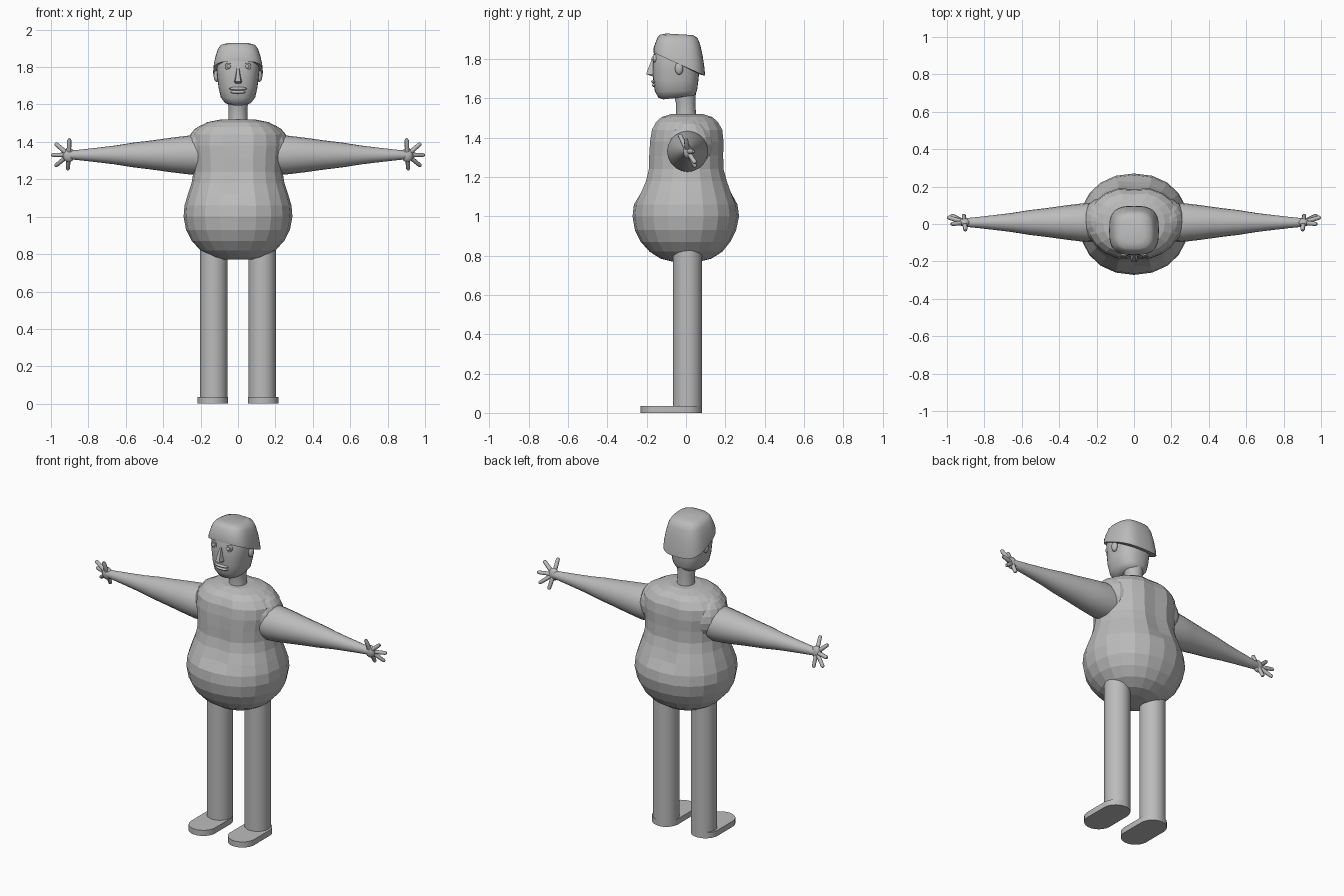
import bpy, bmesh, math
from mathutils import Vector

if "Cube" in bpy.data.objects:
    bpy.data.objects.remove(bpy.data.objects["Cube"])

grey = bpy.data.materials.new("plain_grey")
grey.diffuse_color = (0.5, 0.5, 0.5, 1)
grey.use_nodes = True
grey.node_tree.nodes["Principled BSDF"].inputs["Base Color"].default_value = grey.diffuse_color


def finish(name, bm, smooth=None, mirror=False):
    bmesh.ops.recalc_face_normals(bm, faces=bm.faces)
    me = bpy.data.meshes.new(name)
    bm.to_mesh(me)
    bm.free()
    me.materials.append(grey)
    ob = bpy.data.objects.new(name, me)
    bpy.context.collection.objects.link(ob)
    if mirror:
        ob.modifiers.new("mirror", 'MIRROR')
    if smooth:
        bpy.ops.object.select_all(action='DESELECT')
        ob.select_set(True)
        bpy.context.view_layer.objects.active = ob
        bpy.ops.object.shade_smooth_by_angle(angle=math.radians(smooth))
    return ob


def skin(bm, rings):
    """Bridge rings of points into a closed shell."""
    loops = [[bm.verts.new(p) for p in r] for r in rings]
    n = len(loops[0])
    for a, b in zip(loops, loops[1:]):
        for i in range(n):
            j = (i + 1) % n
            bm.faces.new((a[i], a[j], b[j], b[i]))
    bm.faces.new(loops[0])
    bm.faces.new(loops[-1])


def loft(name, rows, n, power=2.0, smooth=None, shape=None):
    """Rows of (front z, back z, half width, front y, back y)."""
    rings = []
    for zf, zb, rx, yf, yb in rows:
        ring = []
        for i in range(n):
            a = 2 * math.pi * i / n
            c, s = math.cos(a), math.sin(a)
            u = math.copysign(abs(c) ** (2 / power), c)
            v = math.copysign(abs(s) ** (2 / power), s)
            p = Vector((rx * u, (yf + yb) / 2 + v * (yb - yf) / 2,
                        zf + (zb - zf) * (v + 1) / 2))
            ring.append(shape(p) if shape else p)
        rings.append(ring)
    bm = bmesh.new()
    skin(bm, rings)
    return finish(name, bm, smooth)


def tube(bm, points, radii, n=12):
    """Round tube along a nearly straight path."""
    pts = [Vector(p) for p in points]
    q = (pts[-1] - pts[0]).to_track_quat('Z', 'Y')
    skin(bm, [[p + q @ Vector((r * math.cos(2 * math.pi * i / n),
                               r * math.sin(2 * math.pi * i / n), 0))
               for i in range(n)] for p, r in zip(pts, radii)])


def ball(bm, centre, size, u=16, v=10):
    res = bmesh.ops.create_uvsphere(bm, u_segments=u, v_segments=v, radius=1)
    for w in res["verts"]:
        w.co = Vector(centre) + Vector(w.co[k] * size[k] for k in range(3))


# pear-shaped torso, flat facets, with a shallow groove down the chest and back
def groove(p):
    if p.z > 1.1 and abs(p.x) < 0.03:
        p.y *= 0.93
    return p


torso = [(0.77, .08, .07, .07), (0.785, .14, .13, .13), (0.82, .2, .185, .185),
         (0.87, .247, .23, .225), (0.93, .278, .26, .255), (1.0, .291, .272, .27),
         (1.06, .286, .265, .262), (1.12, .268, .24, .24), (1.18, .248, .213, .217),
         (1.24, .238, .198, .2), (1.31, .24, .196, .198), (1.38, .25, .192, .2),
         (1.44, .245, .182, .193), (1.48, .21, .16, .17), (1.505, .165, .13, .14),
         (1.52, .09, .08, .09)]
loft("torso", [(z, z, x, -f, b) for z, x, f, b in torso], 20, 2.15, shape=groove)

# shoulders
bm = bmesh.new()
ball(bm, (.17, .015, 1.365), (.105, .125, .128))
finish("shoulders", bm, None, True)

# tapered arms
bm = bmesh.new()
profile = [(.15, .1), (.26, .104), (.36, .092), (.46, .078), (.56, .066),
           (.66, .05), (.76, .038), (.84, .029), (.89, .024), (.91, .018)]
tube(bm, [(x, .008, 1.33) for x, r in profile], [r for x, r in profile], 20)
finish("arms", bm, 35, True)

# hands with five spread fingers
bm = bmesh.new()
ball(bm, (.905, .008, 1.33), (.033, .022, .038), 12, 8)
tips = [(.902, -.03, 1.41), (.972, .0, 1.388), (.99, .035, 1.33),
        (.972, .045, 1.275), (.91, .045, 1.257)]
for t in tips:
    t = Vector(t)
    base = Vector((.905, .008, 1.33))
    d = (t - base).normalized()
    tube(bm, [base, t, t + d * .008], [.013, .011, .006], 8)
finish("hands", bm, 50, True)

# straight legs
bm = bmesh.new()
tube(bm, [(.13, .008, 0.0), (.13, .008, .87)], [.074, .074], 32)
finish("legs", bm, 40, True)

# flat feet with rounded toes and heels
bm = bmesh.new()
outline = []
for i in range(24):
    a = 2 * math.pi * (i + .5) / 24
    cy = -.002 if math.sin(a) > 0 else -.148
    outline.append((.135 + .083 * math.cos(a), cy + .083 * math.sin(a)))
skin(bm, [[(x, y, z) for x, y in outline] for z in (0, .035)])
finish("feet", bm, 40, True)

# neck
bm = bmesh.new()
tube(bm, [(0, 0, 1.48), (0, 0, 1.53), (0, -.002, 1.58), (0, -.01, 1.66)],
     [.055, .05, .05, .062], 24)
finish("neck", bm, 50)

# head
head = [(1.595, 1.61, .045, -.115, .02), (1.603, 1.615, .07, -.14, .045),
        (1.635, 1.64, .092, -.158, .056), (1.69, 1.69, .104, -.167, .063),
        (1.75, 1.75, .111, -.17, .068), (1.81, 1.81, .115, -.168, .07),
        (1.87, 1.87, .1, -.15, .06)]
loft("head", head, 32, 2.4, 60)

# cap of hair sloping down to the nape
hair = [(1.835, 1.722, .125, -.155, .07), (1.832, 1.715, .133, -.165, .097),
        (1.855, 1.755, .13, -.165, .094), (1.885, 1.82, .12, -.155, .084),
        (1.91, 1.875, .108, -.145, .072), (1.924, 1.908, .092, -.132, .058),
        (1.93, 1.922, .06, -.1, .035)]
loft("hair", hair, 36, 3.0, 60)

# wedge nose
bm = bmesh.new()
skin(bm, [[(-w, -.15, z), (w, -.15, z), (w * .6, y, z), (-w * .6, y, z)]
          for z, w, y in ((1.712, .02, -.172), (1.722, .024, -.202),
                          (1.74, .019, -.198), (1.8, .008, -.173))])
finish("nose", bm, 30)

# eyes with ringed lids
bm = bmesh.new()
ball(bm, (.05, -.158, 1.803), (.015, .014, .015))
tube(bm, [(.05, -.145, 1.803), (.05, -.169, 1.803)], [.021, .019], 16)
ball(bm, (.05, -.167, 1.803), (.011, .009, .011), 12, 8)
finish("eyes", bm, 40, True)

# lips
bm = bmesh.new()
ball(bm, (0, -.16, 1.685), (.048, .017, .01))
ball(bm, (0, -.158, 1.667), (.042, .016, .01))
finish("lips", bm, 60)

# ears
bm = bmesh.new()
ball(bm, (.114, -.035, 1.752), (.016, .021, .032))
finish("ears", bm, 60, True)
